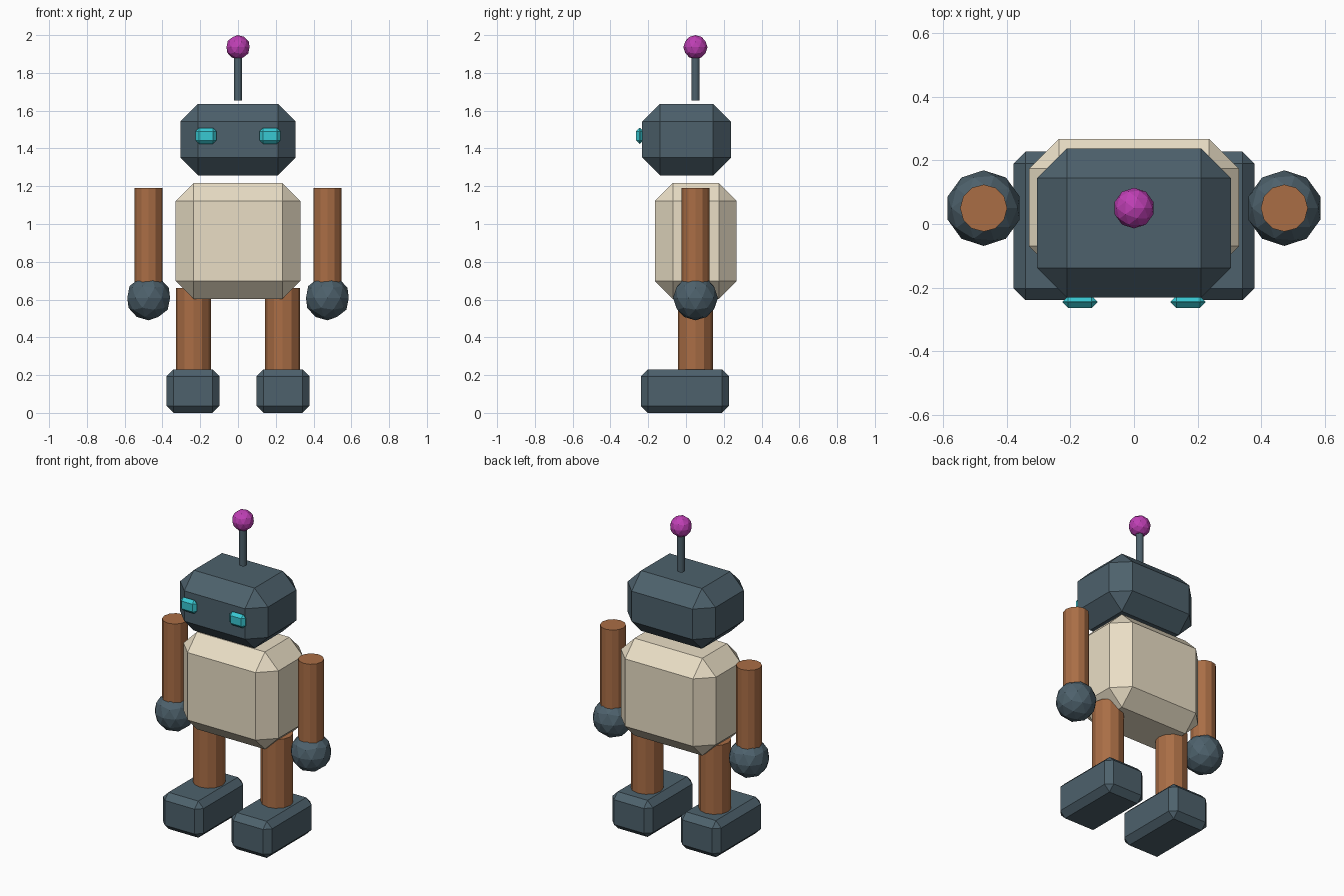
import bpy

if "Cube" in bpy.data.objects:
    bpy.data.objects.remove(bpy.data.objects["Cube"])

def material(name, rgb):
    m = bpy.data.materials.new(name)
    m.diffuse_color = (*rgb, 1)
    m.use_nodes = True
    m.node_tree.nodes["Principled BSDF"].inputs["Base Color"].default_value = m.diffuse_color
    return m

SLATE = material("slate", (0.075, 0.12, 0.15))
CREAM = material("cream", (0.82, 0.73, 0.56))
COPPER = material("copper", (0.40, 0.155, 0.06))
CYAN = material("cyan", (0.04, 0.58, 0.65))
MAGENTA = material("magenta", (0.52, 0.05, 0.46))

def finish(name, mat):
    ob = bpy.context.object
    ob.name = ob.data.name = name
    ob.data.materials.append(mat)
    return ob

def box(name, centre, size, bevel, mat):
    """Block with every edge chamfered once."""
    bpy.ops.mesh.primitive_cube_add(size=1, location=centre)
    ob = finish(name, mat)
    ob.scale = size
    bpy.ops.object.transform_apply(location=False, rotation=False, scale=True)
    mod = ob.modifiers.new("chamfer", 'BEVEL')
    mod.width = bevel
    mod.segments = 1
    mod.limit_method = 'NONE'

def rod(name, x, y, z0, z1, r, sides, mat):
    bpy.ops.mesh.primitive_cylinder_add(vertices=sides, radius=r, depth=z1 - z0,
                                        location=(x, y, (z0 + z1) / 2))
    finish(name, mat)

def ball(name, centre, r, mat):
    bpy.ops.mesh.primitive_ico_sphere_add(subdivisions=2, radius=r, location=centre)
    finish(name, mat)

Y = 0.05  # shared axis of torso, limbs and antenna

# Body and head
box("torso", (0, 0.052, 0.91), (0.66, 0.432, 0.612), 0.094, CREAM)
box("head", (0, 0.003, 1.447), (0.61, 0.47, 0.379), 0.094, SLATE)

# Antenna
rod("antenna_rod", 0, Y, 1.655, 1.90, 0.022, 12, SLATE)
ball("antenna_ball", (0, Y, 1.936), 0.064, MAGENTA)

# Mirrored limbs and eyes
for side, s in (("left", 1), ("right", -1)):
    box(f"{side}_eye", (s * 0.17, -0.245, 1.467), (0.111, 0.038, 0.085), 0.0185, CYAN)
    rod(f"{side}_arm", s * 0.473, Y, 0.60, 1.19, 0.074, 12, COPPER)
    ball(f"{side}_hand", (s * 0.473, Y, 0.609), 0.119, SLATE)
    rod(f"{side}_leg", s * 0.236, Y, 0.19, 0.662, 0.093, 12, COPPER)
    box(f"{side}_foot", (s * 0.238, -0.006, 0.115), (0.281, 0.467, 0.23), 0.037, SLATE)
